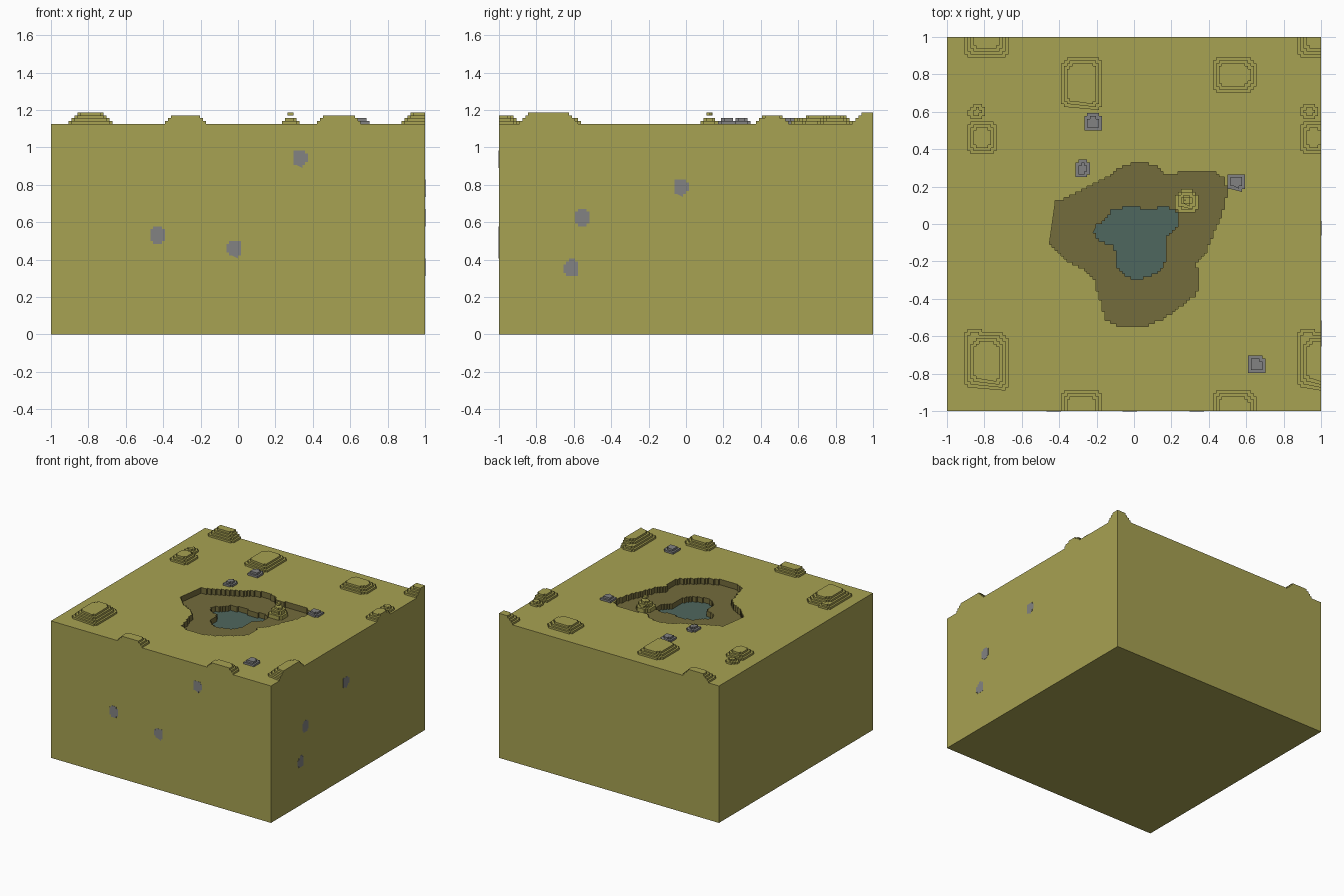
import bpy, bmesh
from math import pi

old = bpy.data.objects.get("Cube")
if old:
    bpy.data.objects.remove(old)

CELL = 1 / 64          # size of one stair step
GROUND = 72 * CELL     # height of the grass
MUD = GROUND - 3 * CELL
WATER = GROUND - 6 * CELL
REPEAT = 1.78          # the mounds recur at this spacing


def material(name, r, g, b):
    m = bpy.data.materials.new(name)
    m.use_nodes = True
    m.diffuse_color = (r, g, b, 1)
    m.node_tree.nodes["Principled BSDF"].inputs["Base Color"].default_value = (r, g, b, 1)
    return m


grass = material("grass_olive", .39, .36, .085)
mud = material("mud_brown", .175, .15, .045)
water = material("pond_teal", .078, .136, .112)
stone = material("stone_grey", .223, .223, .223)


def stair(points):
    """Turn a smooth outline into a stepped one on the cell grid."""
    path = []
    for (ax, ay), (bx, by) in zip(points, points[1:] + points[:1]):
        for i in range(60):
            t = i / 60
            p = (round((ax + (bx - ax) * t) / CELL), round((ay + (by - ay) * t) / CELL))
            if path and p[0] != path[-1][0] and p[1] != path[-1][1]:
                path.append((p[0], path[-1][1]))
            if not path or p != path[-1]:
                path.append(p)
    if path[0][0] != path[-1][0] and path[0][1] != path[-1][1]:
        path.append((path[0][0], path[-1][1]))
    # keep only the corners
    keep = []
    for i, p in enumerate(path):
        a, b = path[i - 1], path[(i + 1) % len(path)]
        if (p[0] - a[0]) * (b[1] - p[1]) != (p[1] - a[1]) * (b[0] - p[0]):
            keep.append((p[0] * CELL, p[1] * CELL))
    return keep


def add_prism(bm, outline, low, high):
    face = bm.faces.new([bm.verts.new((x, y, low)) for x, y in outline])
    top = bmesh.ops.extrude_face_region(bm, geom=[face], use_keep_orig=True)["geom"]
    for v in top:
        if isinstance(v, bmesh.types.BMVert):
            v.co.z = high


def finish(bm, name, *mats):
    bmesh.ops.recalc_face_normals(bm, faces=bm.faces)
    mesh = bpy.data.meshes.new(name)
    bm.to_mesh(mesh)
    bm.free()
    for m in mats:
        mesh.materials.append(m)
    obj = bpy.data.objects.new(name, mesh)
    bpy.context.scene.collection.objects.link(obj)
    return obj


def prism(name, outline, low, high, *mats):
    bm = bmesh.new()
    add_prism(bm, outline, low, high)
    return finish(bm, name, *mats)


def octagon(x0, x1, y0, y1, c):
    """Rectangle with cut corners, trimmed to the block."""
    pts = [(x0 + c, y0), (x1 - c, y0), (x1, y0 + c), (x1, y1 - c),
           (x1 - c, y1), (x0 + c, y1), (x0, y1 - c), (x0, y0 + c)]
    return [(max(-1, min(1, x)), max(-1, min(1, y))) for x, y in pts]


def mound(name, x0, x1, y0, y1, layers, mat, cut=2, base=GROUND):
    """Stack of stepped slabs, each one cell smaller than the one below."""
    bm = bmesh.new()
    for k in range(layers):
        i = k * CELL
        outline = stair(octagon(x0 + i, x1 - i, y0 + i, y1 - i, cut * CELL))
        if len(outline) > 3:
            add_prism(bm, outline, base + i, base + i + CELL)
    finish(bm, name, mat)


# Block of earth with the pond hollow cut out of it
pond = [(-.45, .11), (-.38, .13), (-.26, .19), (-.14, .25), (-.06, .31), (.04, .33),
        (.11, .31), (.18, .26), (.25, .28), (.43, .28), (.48, .24), (.5, .17),
        (.47, .06), (.38, -.16), (.33, -.21), (.35, -.31), (.33, -.38), (.17, -.5),
        (.06, -.55), (-.07, -.55), (-.15, -.51), (-.21, -.3), (-.26, -.24),
        (-.36, -.2), (-.41, -.14), (-.45, -.11)]
pool = [(-.22, -.02), (-.17, .01), (-.12, .07), (-.05, .09), (0, .1), (.04, .08),
        (.18, .09), (.23, .06), (.23, -.02), (.17, -.08), (.17, -.2), (.13, -.26),
        (.01, -.3), (-.05, -.27), (-.09, -.23), (-.09, -.15), (-.12, -.11), (-.19, -.09)]

block = prism("earth_block", [(-1, -1), (1, -1), (1, 1), (-1, 1)], 0, GROUND, grass, mud)
for name, outline, depth in (("pond_cutter", pond, MUD), ("pool_cutter", pool, WATER)):
    cutter = prism(name, stair(outline), depth, GROUND + .2, grass, mud)
    for face in cutter.data.polygons:
        face.material_index = 1
    cutter.hide_render = True
    cutter.hide_set(True)
    mod = block.modifiers.new(name, "BOOLEAN")
    mod.object = cutter
    mod.operation = "DIFFERENCE"
    mod.solver = "EXACT"

prism("pond_water", stair(pool), WATER, WATER + .004, water)

# Grass mounds, recurring across the block edges
mounds = {
    "large_mound": (-.906, -.67, -.89, -.58, 4),
    "large_mound_foot": (-.906, -.79, -.66, -.555, 2),
    "long_mound": (-.39, -.17, .61, .89, 3),
    "wide_mound": (.42, .65, .7, .89, 3),
    "small_mound": (-.89, -.79, .56, .64, 2),
    "side_mound": (-.89, -.734, .37, .55, 3),
}
for name, (x0, x1, y0, y1, layers) in mounds.items():
    for dx in (0, REPEAT):
        for dy in (-REPEAT, 0, REPEAT):
            if x0 + dx < .98 and y0 + dy < .98 and y1 + dy > -.98:
                mound(name, x0 + dx, x1 + dx, y0 + dy, y1 + dy, layers, grass)

# Tuft standing on the muddy bank
mound("bank_tuft_base", .22, .344, .06, .18, 1, grass, base=MUD)
mound("bank_tuft_stem", .22, .344, .06, .18, 2, grass, base=MUD + CELL)
mound("bank_tuft_top", .235, .328, .08, .17, 4, grass, 1, GROUND)

# Loose stones on the grass
for x, y, r in ((-.22, .54, .047), (-.28, .296, .04), (.547, .22, .047), (.656, -.75, .047)):
    mound("loose_stone", x - r, x + r, y - r, y + r, 2, stone, 1)

# Stones showing in the front and right walls
walls = (("front_wall_stone", 0, ((-.43, .53), (-.016, .46), (.33, .945))),
         ("right_wall_stone", pi / 2, ((-.61, .355), (-.555, .63), (-.03, .785))))
for name, turn, spots in walls:
    for u, v in spots:
        outline = stair(octagon(u - .039, u + .039, v - .047, v + .047, 1.6 * CELL))
        plate = prism(name, outline, .997, 1.0015, stone)
        plate.rotation_euler = (pi / 2, 0, turn)
